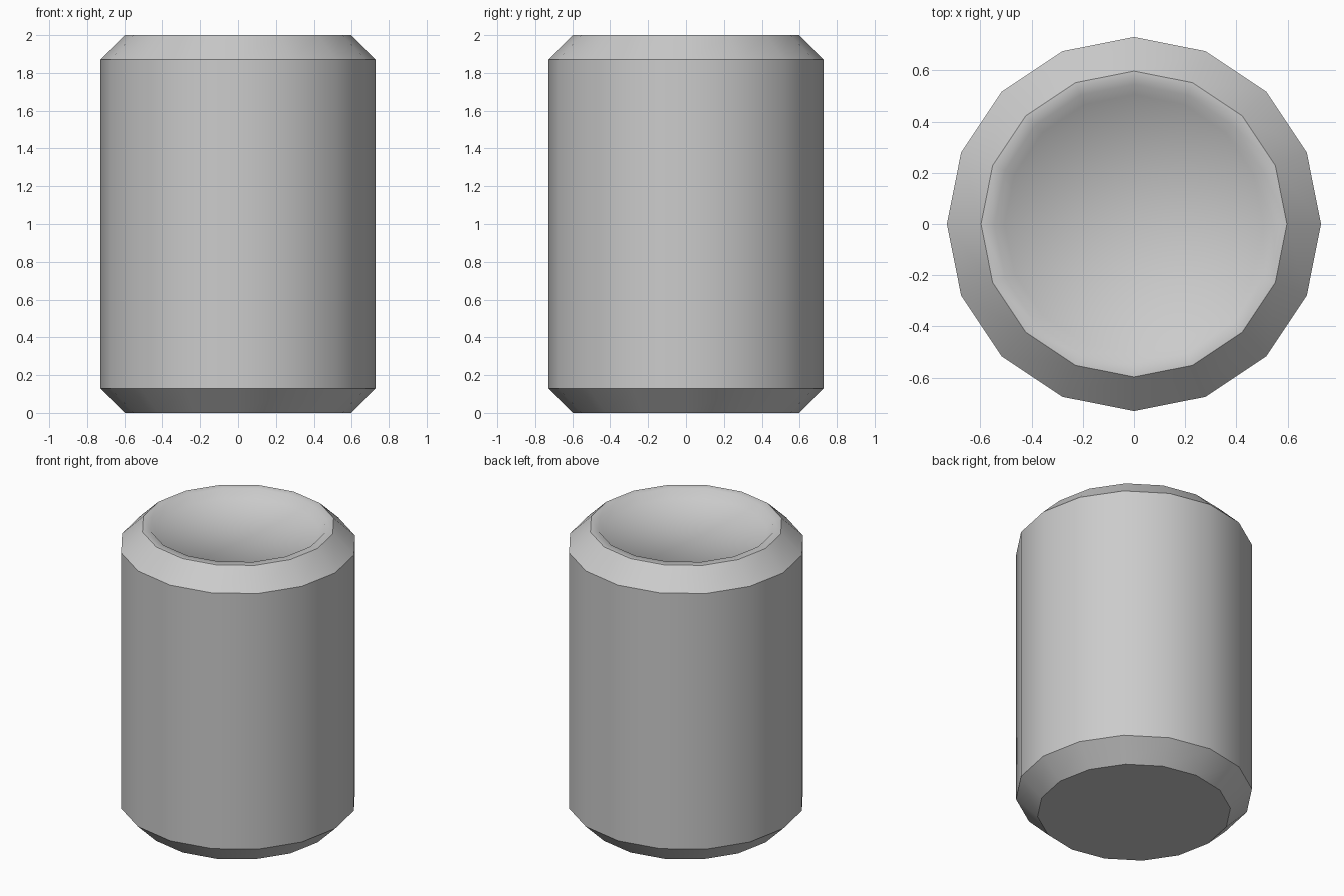
import bpy, bmesh, math

if "Cube" in bpy.data.objects:
    bpy.data.objects.remove(bpy.data.objects["Cube"])

SIDES = 16

# One flat grey for the whole body
grey = bpy.data.materials.new("light_grey")
grey.diffuse_color = (0.6, 0.6, 0.6, 1.0)
grey.use_nodes = True
grey.node_tree.nodes["Principled BSDF"].inputs["Base Color"].default_value = grey.diffuse_color

# Profile (radius, height, crisp edge): base, chamfers, wall, lip, recess slope
profile = [(0.597, 0.0, True), (0.73, 0.13, True),
           (0.73, 1.87, True), (0.597, 2.0, True),
           (0.545, 2.0, False), (0.505, 1.95, False)]

# Revolve the profile into rings and bridge them
bm = bmesh.new()
rings = []
for r, z, crisp in profile:
    rings.append([bm.verts.new((r * math.cos(a), r * math.sin(a), z))
                  for a in (2 * math.pi * k / SIDES for k in range(SIDES))])
bottom = bm.verts.new((0, 0, 0))
top = bm.verts.new((0, 0, 1.94))
for k in range(SIDES):
    n = (k + 1) % SIDES
    for low, high in zip(rings, rings[1:]):
        bm.faces.new((low[k], low[n], high[n], high[k]))
    bm.faces.new((rings[-1][k], rings[-1][n], top))
    bm.faces.new((rings[0][n], rings[0][k], bottom))
bmesh.ops.recalc_face_normals(bm, faces=bm.faces)

# Smooth faces with crisp chamfer edges
for face in bm.faces:
    face.smooth = True
for ring, (r, z, crisp) in zip(rings, profile):
    for k in range(SIDES):
        bm.edges.get((ring[k], ring[(k + 1) % SIDES])).smooth = not crisp

mesh = bpy.data.meshes.new("recessed_cylinder")
bm.to_mesh(mesh)
bm.free()
mesh.materials.append(grey)
body = bpy.data.objects.new("recessed_cylinder", mesh)
bpy.context.collection.objects.link(body)
